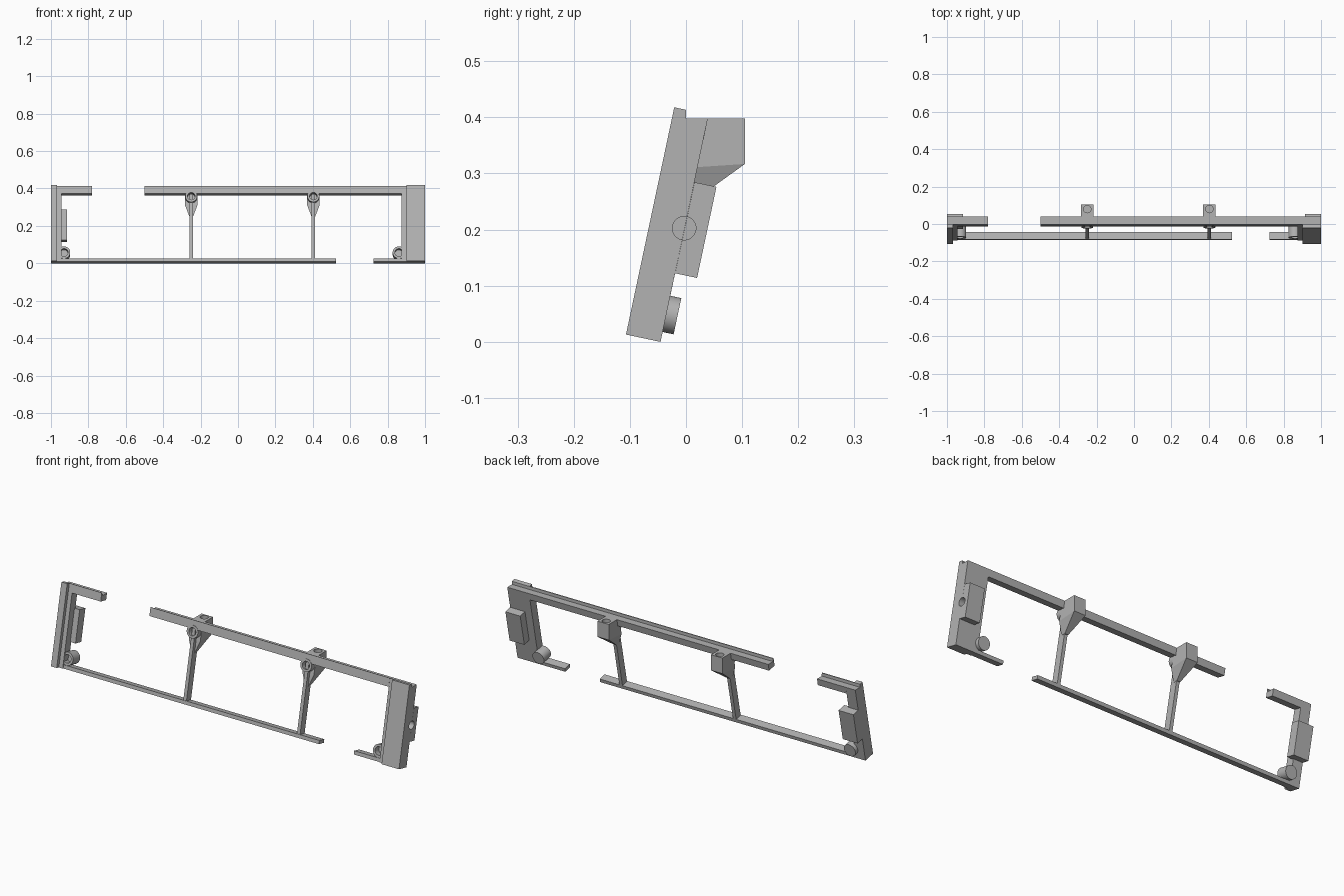
import bpy, bmesh, math
from mathutils import Vector, Matrix

cube = bpy.data.objects.get("Cube")
if cube:
    bpy.data.objects.remove(cube, do_unlink=True)

# One plain grey for everything
grey = bpy.data.materials.new("plain grey")
grey.use_nodes = True
COLOUR = (0.45, 0.45, 0.45, 1)
grey.diffuse_color = COLOUR
grey.node_tree.nodes["Principled BSDF"].inputs["Base Color"].default_value = COLOUR

TILT = math.radians(12)
C, S = math.cos(TILT), math.sin(TILT)
ORIGIN = (-0.107, 0.013)
BACK = 0.063       # depth of the rear face
SET = 0.021        # depth of the flange
TALL = 0.414       # height along the lean
LEDGE = 0.398      # level of the notch along the top


def lean(d, h):
    """Depth and height in the leaning frame to world y, z."""
    return (ORIGIN[0] + d * C + h * S, ORIGIN[1] - d * S + h * C)


def finish(name, bm):
    bmesh.ops.recalc_face_normals(bm, faces=bm.faces)
    mesh = bpy.data.meshes.new(name)
    bm.to_mesh(mesh)
    bm.free()
    mesh.materials.append(grey)
    ob = bpy.data.objects.new(name, mesh)
    bpy.context.collection.objects.link(ob)
    return ob


def prism(name, x0, x1, outline):
    """Extrude a y, z outline along x."""
    bm = bmesh.new()
    face = bm.faces.new([bm.verts.new((x0, y, z)) for y, z in outline])
    ext = bmesh.ops.extrude_face_region(bm, geom=[face])
    moved = [v for v in ext["geom"] if isinstance(v, bmesh.types.BMVert)]
    bmesh.ops.translate(bm, verts=moved, vec=(x1 - x0, 0, 0))
    return finish(name, bm)


def slab(d0, d1, h0, h1):
    return [lean(d0, h0), lean(d1, h0), lean(d1, h1), lean(d0, h1)]


def notched(d0, h0):
    """Leaning outline whose top rear corner is cut level."""
    rear_y = lean(BACK, 0.405)[0]
    return [lean(d0, h0), lean(BACK, h0), (rear_y, LEDGE),
            (0, LEDGE), lean(SET, TALL), lean(d0, TALL)]


def rod(name, start, end, radius):
    """Round rod between two points."""
    a, b = Vector(start), Vector(end)
    turn = (b - a).to_track_quat("Z", "Y").to_matrix().to_4x4()
    bm = bmesh.new()
    bmesh.ops.create_cone(bm, cap_ends=True, segments=40, radius1=radius, radius2=radius,
                          depth=(b - a).length,
                          matrix=Matrix.Translation((a + b) / 2) @ turn)
    ob = finish(name, bm)
    for p in ob.data.polygons:
        p.use_smooth = len(p.vertices) == 4
    for e in ob.data.edges:
        v0, v1 = (ob.data.vertices[i].co for i in e.vertices)
        e.use_edge_sharp = abs((v1 - v0).dot((b - a).normalized())) < 1e-4
    return ob


def drill(targets, start, end, radius):
    """Cut a round hole in every target."""
    cutter = rod("hole_cutter", start, end, radius)
    cutter.hide_render = True
    for ob in targets:
        mod = ob.modifiers.new("hole", "BOOLEAN")
        mod.operation = "DIFFERENCE"
        mod.solver = "EXACT"
        mod.object = cutter
        bpy.context.view_layer.objects.active = ob
        bpy.ops.object.modifier_apply(modifier=mod.name)
    bpy.data.objects.remove(cutter, do_unlink=True)


# End posts: front flange, post and rear block
prism("left_flange", 0.9, 1, slab(0, SET, 0, TALL))
prism("right_flange", -1, -0.967, slab(0, SET, 0, TALL))
left_post = prism("left_post", 0.875, 1, notched(SET - 0.003, 0))
prism("right_post", -1, -0.945, notched(SET - 0.003, 0))
left_block = prism("left_block", 0.915, 1, slab(BACK, 0.103, 0.125, 0.291))
prism("right_block", -1, -0.915, slab(0.055, 0.103, 0.125, 0.291))
drill([left_post, left_block], (0.95, *lean(0.062, 0.207)), (1.05, *lean(0.062, 0.207)), 0.021)

# Rails along top and bottom, each with a gap
top_rail = prism("top_rail", -0.5, 0.875, notched(0.017, 0.371))
prism("top_rail_stub", -0.945, -0.78, notched(0.017, 0.371))
for name, x0, x1 in (("bottom_rail", -0.945, 0.525), ("bottom_rail_stub", 0.725, 0.875)):
    prism(name, x0, x1, slab(0.022, BACK, 0, 0.018))

# Corner cups, open at the front
for name, x in (("left_cup", 0.86), ("right_cup", -0.93)):
    cup = rod(name, (x, *lean(0.024, 0.051)), (x, *lean(0.083, 0.051)), 0.033)
    drill([cup], (x, *lean(0, 0.051)), (x, *lean(0.055, 0.051)), 0.021)


def mount(side, x):
    """Bracket with stem, round boss and two holes."""
    prism(side + "_stem", x - 0.009, x + 0.009, slab(0.025, BACK, 0.015, 0.372))
    bm = bmesh.new()
    rings = ((0.033, 0.02, LEDGE), (0.033, 0.105, LEDGE), (0.033, 0.105, 0.317),
             (0.033, 0.0, 0.31), (0.01, -0.012, 0.25), (0.01, 0.012, 0.25))
    for half, y, z in rings:
        for sign in (-1, 1):
            bm.verts.new((x + sign * half, y, z))
    bmesh.ops.convex_hull(bm, input=bm.verts)
    bmesh.ops.dissolve_limit(bm, angle_limit=0.01, verts=bm.verts, edges=bm.edges)
    bracket = finish(side + "_bracket", bm)
    boss = rod(side + "_boss", (x, *lean(0.015, 0.357)), (x, *lean(0.08, 0.357)), 0.032)
    drill([bracket, boss, top_rail], (x, *lean(0, 0.357)), (x, *lean(0.06, 0.357)), 0.02)
    drill([bracket], (x, 0.08, 0.345), (x, 0.08, 0.45), 0.02)


mount("left", 0.403)
mount("right", -0.25)
